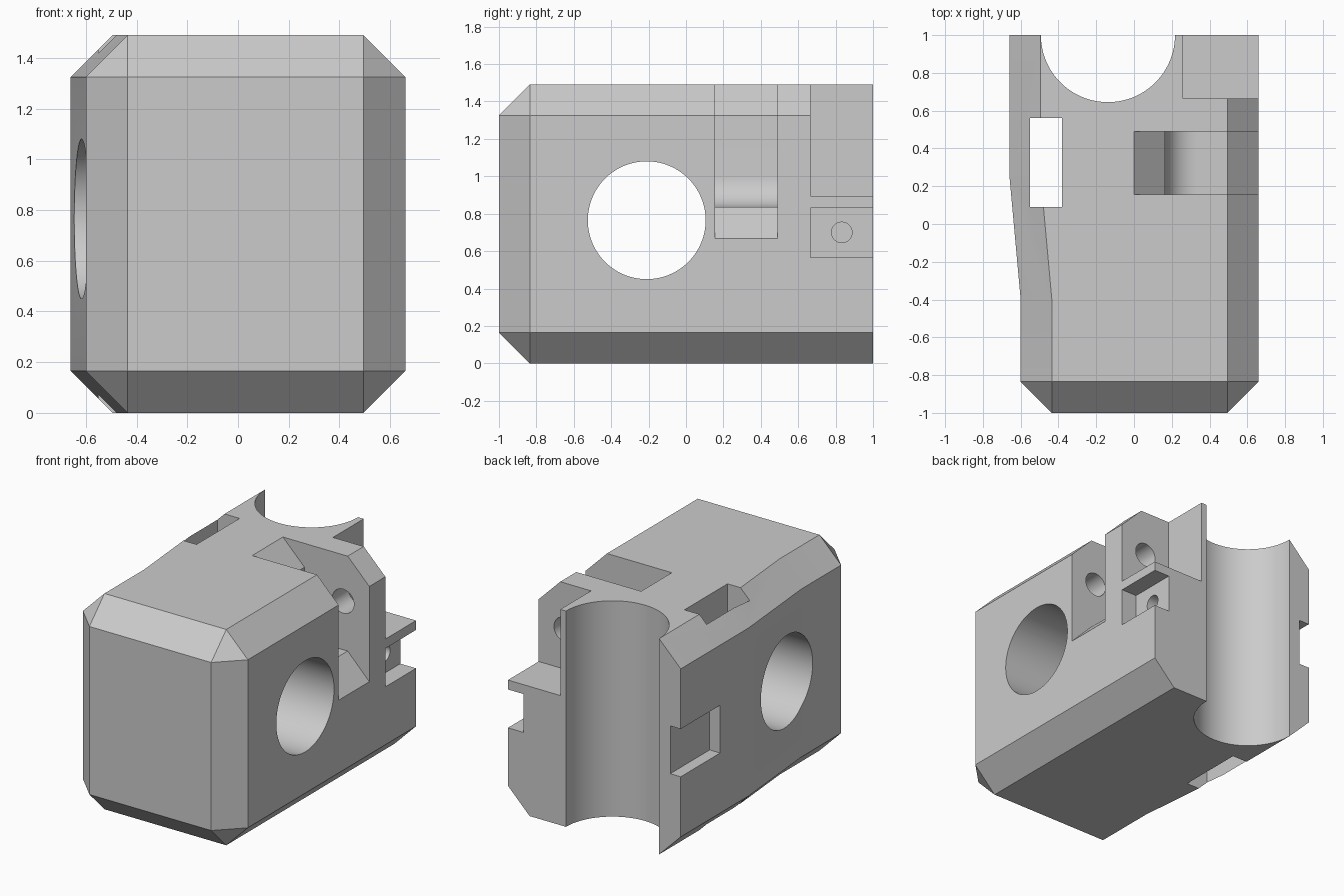
import bpy, bmesh, math
from mathutils import Vector, Matrix

cube = bpy.data.objects.get("Cube")
if cube:
    bpy.data.objects.remove(cube, do_unlink=True)

grey = bpy.data.materials.new("plain grey")
grey.use_nodes = True
grey.diffuse_color = (0.6, 0.6, 0.6, 1)
grey.node_tree.nodes["Principled BSDF"].inputs["Base Color"].default_value = (0.6, 0.6, 0.6, 1)

HEIGHT, RIGHT, CHAMFER = 1.49, 0.66, 0.165


def make_object(name, bm):
    bmesh.ops.recalc_face_normals(bm, faces=bm.faces)
    mesh = bpy.data.meshes.new(name)
    bm.to_mesh(mesh)
    bm.free()
    mesh.materials.append(grey)
    ob = bpy.data.objects.new(name, mesh)
    bpy.context.collection.objects.link(ob)
    return ob


def loft(name, rings):
    """Skin matching rings of points and cap both ends."""
    bm = bmesh.new()
    loops = [[bm.verts.new(p) for p in ring] for ring in rings]
    for a, b in zip(loops, loops[1:]):
        for i in range(len(a)):
            j = (i + 1) % len(a)
            bm.faces.new((a[i], a[j], b[j], b[i]))
    bm.faces.new(loops[0])
    bm.faces.new(loops[-1])
    bmesh.ops.remove_doubles(bm, verts=bm.verts, dist=0.0001)
    return make_object(name, bm)


def box(name, x, y, z):
    corners = [(x[0], z[0]), (x[1], z[0]), (x[1], z[1]), (x[0], z[1])]
    return loft(name, [[(px, py, pz) for px, pz in corners] for py in y])


def rod(name, start, end, radius, sides=64):
    start, end = Vector(start), Vector(end)
    axis = end - start
    turn = axis.to_track_quat('Z', 'Y').to_matrix().to_4x4()
    bm = bmesh.new()
    bmesh.ops.create_cone(bm, cap_ends=True, segments=sides, radius1=radius,
                          radius2=radius, depth=axis.length,
                          matrix=Matrix.Translation((start + end) / 2) @ turn)
    return make_object(name, bm)


def section(y, left, inset):
    """Chamfered cross-section; full inset collapses its corners to a rectangle."""
    c = CHAMFER
    x0, x1, z0, z1 = left + inset, RIGHT - inset, inset, HEIGHT - inset
    k = c - inset
    return [(x0 + k, y, z0), (x1 - k, y, z0), (x1, y, z0 + k), (x1, y, z1 - k),
            (x1 - k, y, z1), (x0 + k, y, z1), (x0, y, z1 - k), (x0, y, z0 + k)]


# Chamfered block, slightly wider behind on one side
block = loft("housing_block", [
    section(-1, -0.6, CHAMFER),
    section(-1 + CHAMFER, -0.6, 0),
    section(-0.4, -0.6, 0),
    section(0.26, -0.66, 0),
    section(1, -0.66, 0)])

# Side slot profile: sloped mouth, rounded inner corner, sloped lip
r = 0.165
profile = [(-0.1, 1.59), (0.165, 1.325)]
for i in range(13):
    a = math.pi + i / 12 * math.pi / 2
    profile.append((0.165 + r + r * math.cos(a), 0.835 + r + r * math.sin(a)))
profile += [(0.495, 0.835), (0.8, 0.525), (0.8, 1.59)]

cutters = [
    loft("side_slot", [[(x, y, z) for x, z in profile] for y in (0.155, 0.49)]),
    # Half-round channel at the back
    rod("back_channel", (-0.138, 1, -0.2), (-0.138, 1, 1.7), 0.355, 96),
    # Large cross bore
    rod("cross_bore", (-1, -0.21, 0.765), (1, -0.21, 0.765), 0.315, 96),
    # Corner pockets leaving a thin fin between them
    box("upper_corner_pocket", (0.26, 1), (0.665, 1.2), (0.895, 1.7)),
    box("lower_corner_pocket", (0.54, 1), (0.665, 1.2), (0.565, 0.83)),
    # Vertical strap slot and shallow side notch
    box("strap_slot", (-0.55, -0.38), (0.09, 0.56), (-0.2, 1.7)),
    box("side_notch", (-1, -0.58), (0.57, 1.2), (0.58, 0.91)),
    # Screw holes
    rod("clamp_screw_hole", (0.46, -0.1, 1.17), (0.46, 0.8, 1.17), 0.083, 40),
    rod("pocket_screw_hole", (0.3, 0.833, 0.7), (0.7, 0.833, 0.7), 0.055, 32),
]

bpy.context.view_layer.objects.active = block
for cutter in cutters:
    cutter.hide_render = True
    mod = block.modifiers.new(cutter.name, 'BOOLEAN')
    mod.operation = 'DIFFERENCE'
    mod.solver = 'EXACT'
    mod.object = cutter
    bpy.ops.object.modifier_apply(modifier=mod.name)
for cutter in cutters:
    bpy.data.objects.remove(cutter, do_unlink=True)

# Smooth the bores while keeping hard edges
bpy.ops.object.select_all(action='DESELECT')
block.select_set(True)
bpy.ops.object.shade_smooth_by_angle(angle=math.radians(20))
